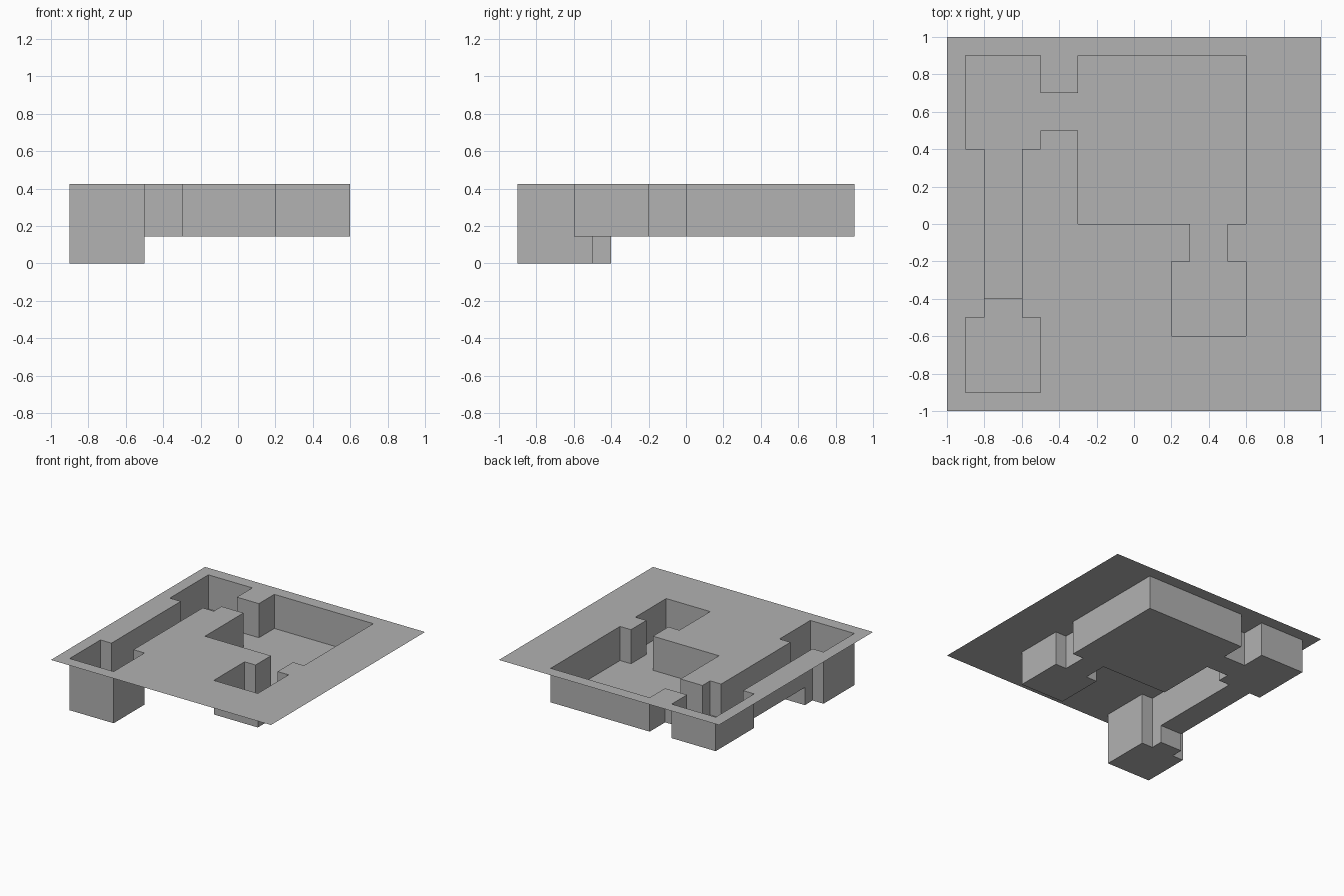
import bpy, bmesh

cube = bpy.data.objects.get("Cube")
if cube:
    bpy.data.objects.remove(cube, do_unlink=True)

CELL = 0.1
N = 20
TOP, FLOOR, LOW = 0.425, 0.145, 0.0

# Sunken areas in cells from the centre: x0, y0, x1, y1, depth level
ROOMS = [
    (-9, 4, -5, 9, FLOOR),     # back corner room
    (-5, 5, -3, 7, FLOOR),     # passage between the back rooms
    (-3, 0, 6, 9, FLOOR),      # great hall
    (-8, -4, -6, 4, FLOOR),    # long corridor
    (3, -2, 5, 0, FLOOR),      # short corridor
    (2, -6, 6, -2, FLOOR),     # side room
    (-8, -5, -6, -4, LOW),     # step down
    (-9, -9, -5, -5, LOW),     # lower room
]

stone = bpy.data.materials.new("grey stone")
stone.use_nodes = True
GREY = (0.445, 0.445, 0.445, 1)
stone.diffuse_color = GREY
stone.node_tree.nodes["Principled BSDF"].inputs["Base Color"].default_value = GREY


def level(i, j):
    """Height of the surface in cell i, j."""
    for x0, y0, x1, y1, z in ROOMS:
        if x0 <= i < x1 and y0 <= j < y1:
            return z
    return TOP


def quad(bm, corners):
    bm.faces.new([bm.verts.new((x * CELL, y * CELL, z)) for x, y, z in corners])


def wall(bm, a, b, left, right):
    """Upright face along a to b, turned towards its lower side."""
    if left != right:
        quad(bm, [(*a, right), (*b, right), (*b, left), (*a, left)])


def finish(name, bm):
    bmesh.ops.remove_doubles(bm, verts=bm.verts, dist=0.0001)
    mesh = bpy.data.meshes.new(name)
    bm.to_mesh(mesh)
    bm.free()
    mesh.materials.append(stone)
    bpy.context.collection.objects.link(bpy.data.objects.new(name, mesh))


ground, floors, walls = bmesh.new(), bmesh.new(), bmesh.new()
half = N // 2
for i in range(-half, half):
    for j in range(-half, half):
        z = level(i, j)
        quad(ground if z == TOP else floors,
             [(i, j, z), (i + 1, j, z), (i + 1, j + 1, z), (i, j + 1, z)])
        # Walls on the +x and +y edges of the cell
        wall(walls, (i + 1, j), (i + 1, j + 1), z, level(i + 1, j))
        wall(walls, (i + 1, j + 1), (i, j + 1), z, level(i, j + 1))

finish("ground_sheet", ground)
finish("room_floors", floors)
finish("room_walls", walls)
